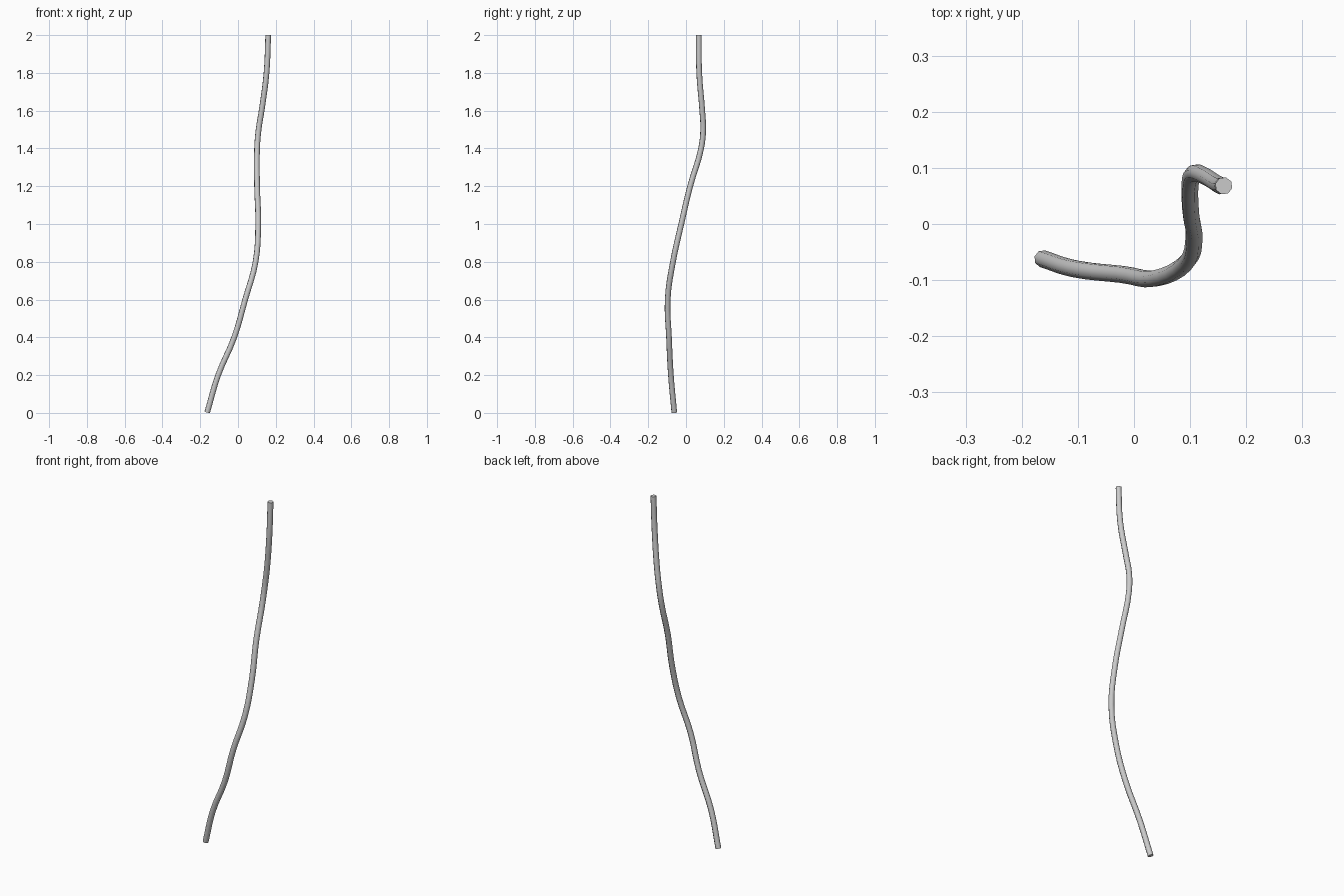
import bpy

if "Cube" in bpy.data.objects:
    bpy.data.objects.remove(bpy.data.objects["Cube"])

# Centre line of the wavy rod (x, y, z)
PATH = [(-0.163, -0.062, 0.003), (-0.105, -0.08, 0.2), (-0.02, -0.09, 0.4),
        (0.038, -0.097, 0.6), (0.093, -0.069, 0.8), (0.107, -0.025, 1.0),
        (0.101, 0.022, 1.2), (0.101, 0.080, 1.4), (0.109, 0.091, 1.5),
        (0.125, 0.086, 1.6), (0.151, 0.07, 1.8), (0.160, 0.068, 2.0)]

# Eight-sided tube swept along the smooth path
curve = bpy.data.curves.new("wavy_rod", 'CURVE')
curve.dimensions = '3D'
curve.bevel_depth = 0.0155
curve.bevel_resolution = 2
curve.resolution_u = 4
curve.use_fill_caps = True
spline = curve.splines.new('BEZIER')
spline.bezier_points.add(len(PATH) - 1)
for point, co in zip(spline.bezier_points, PATH):
    point.co = co
    point.handle_left_type = point.handle_right_type = 'AUTO'

rod = bpy.data.objects.new("wavy_rod", curve)
bpy.context.collection.objects.link(rod)

# Convert to mesh, smooth sides with sharp end caps
bpy.context.view_layer.objects.active = rod
rod.select_set(True)
bpy.ops.object.convert(target='MESH')
bpy.ops.object.shade_smooth_by_angle(angle=0.9)
